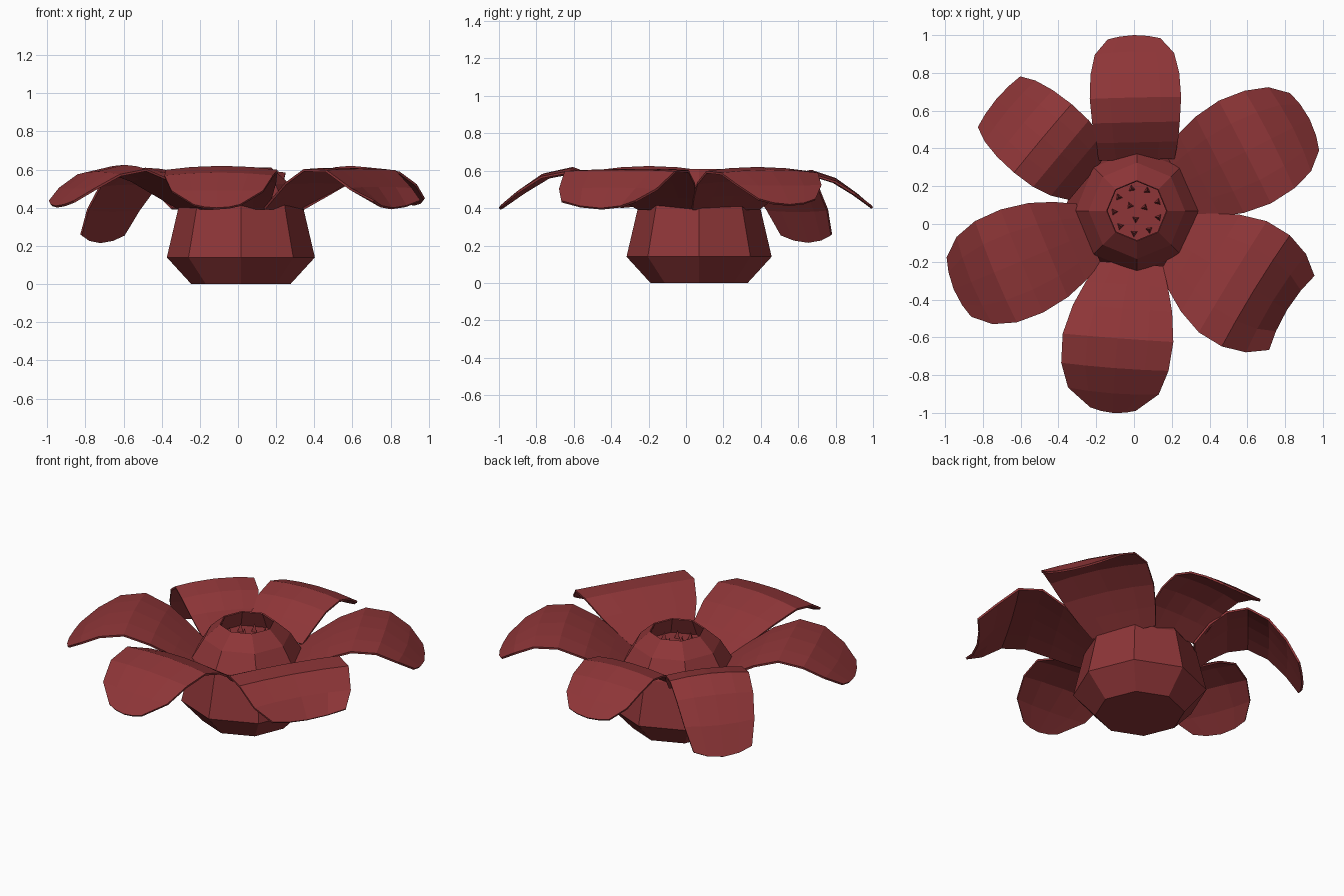
import bpy, bmesh, math
from mathutils import Vector

if "Cube" in bpy.data.objects:
    bpy.data.objects.remove(bpy.data.objects["Cube"])

red = bpy.data.materials.new("dark_red")
red.diffuse_color = (0.27, 0.036, 0.039, 1)
red.use_nodes = True
red.node_tree.nodes["Principled BSDF"].inputs["Base Color"].default_value = red.diffuse_color

CX, CY = 0.015, 0.07  # centre of the pot


def finish(bm, name):
    bmesh.ops.recalc_face_normals(bm, faces=bm.faces)
    me = bpy.data.meshes.new(name)
    bm.to_mesh(me)
    bm.free()
    me.materials.append(red)
    ob = bpy.data.objects.new(name, me)
    bpy.context.collection.objects.link(ob)
    return ob


# Eight-sided pot: outer wall, rim, inner wall and floor
bm = bmesh.new()
profile = [(0.26, 0), (0.388, 0.14), (0.325, 0.41), (0.255, 0.525), (0.16, 0.61),
           (0.155, 0.605), (0.2, 0.50)]
rings = []
for r, z in profile:
    rings.append([bm.verts.new((CX + r * math.cos(i * math.pi / 4),
                                CY + r * math.sin(i * math.pi / 4), z))
                  for i in range(8)])
for a, b in zip(rings, rings[1:]):
    for i in range(8):
        j = (i + 1) % 8
        bm.faces.new((a[i], a[j], b[j], b[i]))
bm.faces.new(rings[0])
bm.faces.new(rings[-1])
finish(bm, "flower_pot_center")

# Little three-sided spikes on the pot floor
bm = bmesh.new()
for count, radius in ((3, 0.045), (9, 0.12)):
    for i in range(count):
        a = i * 2 * math.pi / count + 0.4
        base = Vector((CX + radius * math.cos(a), CY + radius * math.sin(a), 0.498))
        ring = [bm.verts.new(base + Vector((0.021 * math.cos(a * 3.3 + k * 2.094),
                                            0.021 * math.sin(a * 3.3 + k * 2.094), 0)))
                for k in range(3)]
        tip = bm.verts.new(base + Vector((0, 0, 0.055)))
        bm.faces.new(ring)
        for k in range(3):
            bm.faces.new((ring[k], ring[(k + 1) % 3], tip))
finish(bm, "center_spikes")


# Petals: rows along an axis, each with five points across
ROWS = (0, 0.14, 0.3, 0.5, 0.7, 0.87, 1)


def height_at(t, heights):
    for i in range(len(ROWS) - 1):
        if t <= ROWS[i + 1] or i == len(ROWS) - 2:
            f = (t - ROWS[i]) / (ROWS[i + 1] - ROWS[i])
            return heights[i] + f * (heights[i + 1] - heights[i])


def petal(name, base, tip, widths, heights, notch=0.03, sag=0.02, curl=0.0):
    bm = bmesh.new()
    base, tip = Vector(base), Vector(tip)
    axis = tip - base
    side = Vector((-axis.y, axis.x)).normalized()
    grid = []
    for t, w in zip(ROWS, widths):
        row = []
        for v in (-1, -0.55, 0, 0.55, 1):
            # rounded tip: the edges stop short of the middle
            u = t - notch * v * v * t ** 3 / axis.length
            p = base + axis * u + side * (w * v)
            z = height_at(min(u, 1), heights) - sag * v * v * t * (1 - t) * 4
            z += curl * v * v * t ** 4
            row.append(bm.verts.new((p.x, p.y, z)))
        grid.append(row)
    for a, b in zip(grid, grid[1:]):
        for i in range(4):
            bm.faces.new((a[i], a[i + 1], b[i + 1], b[i]))
    ob = finish(bm, name)
    if ob.data.polygons[0].normal.z < 0:
        ob.data.flip_normals()
    mod = ob.modifiers.new("thickness", "SOLIDIFY")
    mod.thickness = 0.012
    mod.offset = -1


petal("petal_back", (0.015, 0.34), (0, 1.0),
      (0.2, 0.22, 0.232, 0.242, 0.235, 0.21, 0.14),
      (0.42, 0.505, 0.575, 0.605, 0.56, 0.48, 0.405), 0.02)
petal("petal_back_right", (0.25, 0.21), (0.93, 0.555),
      (0.2, 0.245, 0.285, 0.305, 0.29, 0.25, 0.17),
      (0.40, 0.475, 0.555, 0.62, 0.605, 0.52, 0.42))
petal("petal_front_right", (0.23, -0.10), (0.81, -0.455),
      (0.18, 0.24, 0.30, 0.345, 0.345, 0.305, 0.23),
      (0.40, 0.465, 0.54, 0.61, 0.605, 0.51, 0.40), -0.03, 0.01, 0.04)
petal("petal_front", (-0.015, -0.21), (-0.075, -1.0),
      (0.17, 0.22, 0.265, 0.295, 0.285, 0.24, 0.12),
      (0.40, 0.475, 0.56, 0.62, 0.585, 0.49, 0.40), 0.02)
front = bpy.data.objects["petal_front"].data
for v in front.vertices:  # the front petal bends a little to the left
    v.co.x -= 0.045 * math.sin(math.pi * min(1, max(0, (-0.21 - v.co.y) / 0.9)) * 0.8)
petal("petal_front_left", (-0.24, -0.05), (-0.955, -0.345),
      (0.17, 0.225, 0.27, 0.295, 0.29, 0.25, 0.17),
      (0.40, 0.48, 0.565, 0.625, 0.59, 0.50, 0.41))
petal("petal_back_left", (-0.24, 0.25), (-0.73, 0.66),
      (0.16, 0.205, 0.23, 0.237, 0.23, 0.21, 0.175),
      (0.40, 0.51, 0.585, 0.61, 0.53, 0.385, 0.22), 0.02)
